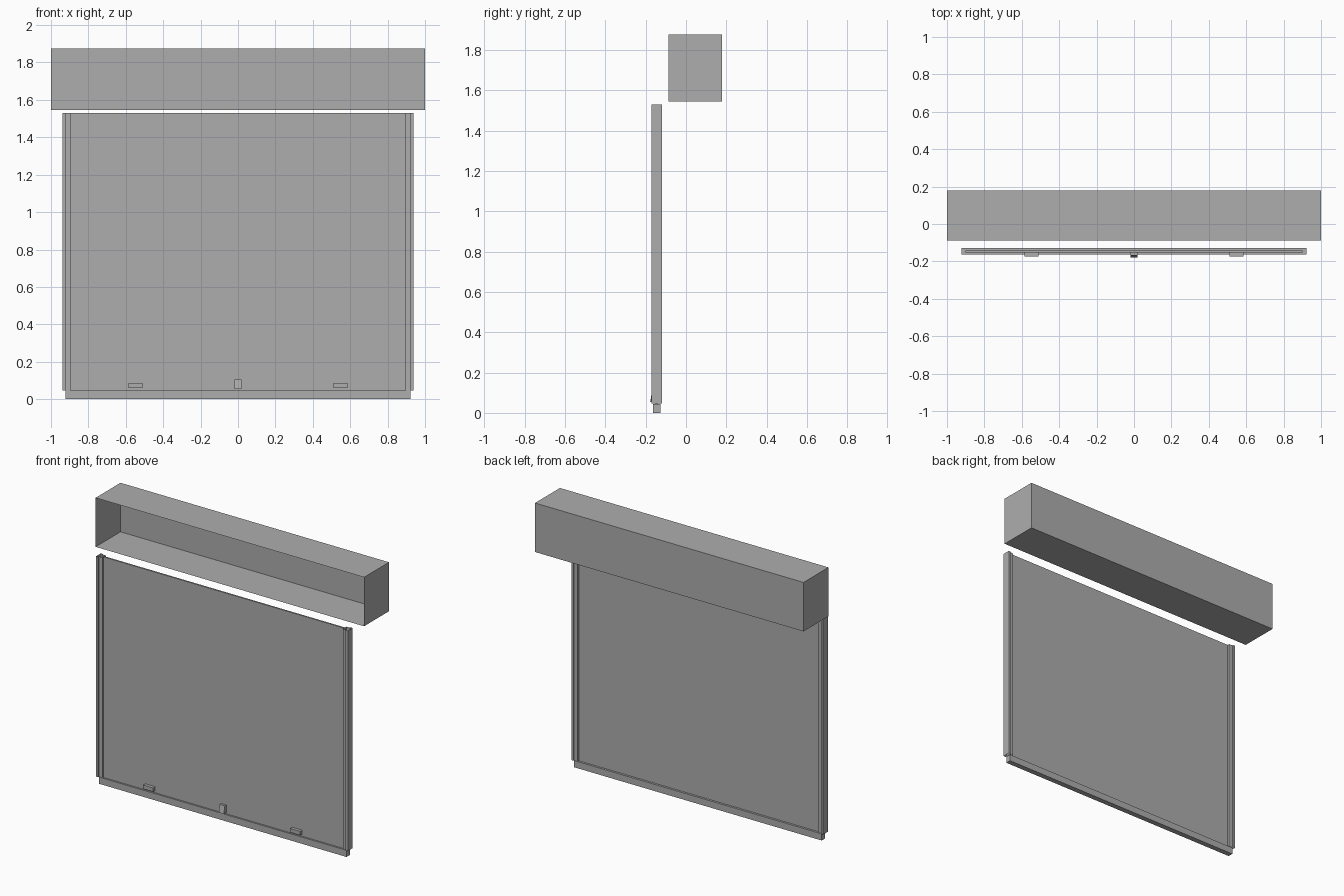
import bpy
import bmesh

if "Cube" in bpy.data.objects:
    bpy.data.objects.remove(bpy.data.objects["Cube"], do_unlink=True)

GREY = (0.42, 0.42, 0.42, 1)
metal = bpy.data.materials.new("grey_metal")
metal.use_nodes = True
metal.diffuse_color = GREY
metal.node_tree.nodes["Principled BSDF"].inputs["Base Color"].default_value = GREY


def finish(name, bm):
    mesh = bpy.data.meshes.new(name)
    bm.to_mesh(mesh)
    bm.free()
    mesh.materials.append(metal)
    obj = bpy.data.objects.new(name, mesh)
    bpy.context.collection.objects.link(obj)
    return obj


def box_bmesh(x, y, z):
    """Box given by (min, max) pairs."""
    bm = bmesh.new()
    bmesh.ops.create_cube(bm, size=1)
    for v in bm.verts:
        for i, (low, high) in enumerate((x, y, z)):
            v.co[i] = high if v.co[i] > 0 else low
    return bm


# Roller housing: sheet box, open at the front
bm = box_bmesh((-1, 1), (-0.087, 0.178), (1.545, 1.875))
bm.normal_update()
front = [f for f in bm.faces if f.normal.y < -0.9]
bmesh.ops.delete(bm, geom=front, context="FACES_ONLY")
finish("roller_housing", bm)

# Shutter curtain and bottom bar
finish("curtain", box_bmesh((-0.9, 0.9), (-0.152, -0.141), (0.03, 1.53)))
finish("bottom_bar", box_bmesh((-0.922, 0.922), (-0.163, -0.127), (0, 0.045)))

# Guide rails: stepped sheet profile, open at the ends
RAIL = [(0.896, -0.163), (0.922, -0.163), (0.922, -0.172), (0.938, -0.172),
        (0.938, -0.12), (0.922, -0.12), (0.922, -0.127), (0.896, -0.127)]
for name, side in (("left_rail", 1), ("right_rail", -1)):
    bm = bmesh.new()
    rings = [[bm.verts.new((side * x, y, z)) for x, y in RAIL] for z in (0.047, 1.53)]
    for i in range(len(RAIL)):
        j = (i + 1) % len(RAIL)
        bm.faces.new((rings[0][i], rings[0][j], rings[1][j], rings[1][i]))
    if side < 0:
        bmesh.ops.reverse_faces(bm, faces=bm.faces[:])
    finish(name, bm)

# Lift handles
for name, side in (("left_handle", 1), ("right_handle", -1)):
    ends = sorted((side * 0.51, side * 0.585))
    finish(name, box_bmesh(ends, (-0.174, -0.152), (0.06, 0.086)))

# Centre latch, leaning back toward its top
bm = box_bmesh((-0.019, 0.019), (-0.178, -0.152), (0.053, 0.104))
for v in bm.verts:
    if v.co.z > 0.1 and v.co.y < -0.17:
        v.co.y = -0.168
finish("centre_latch", bm)
